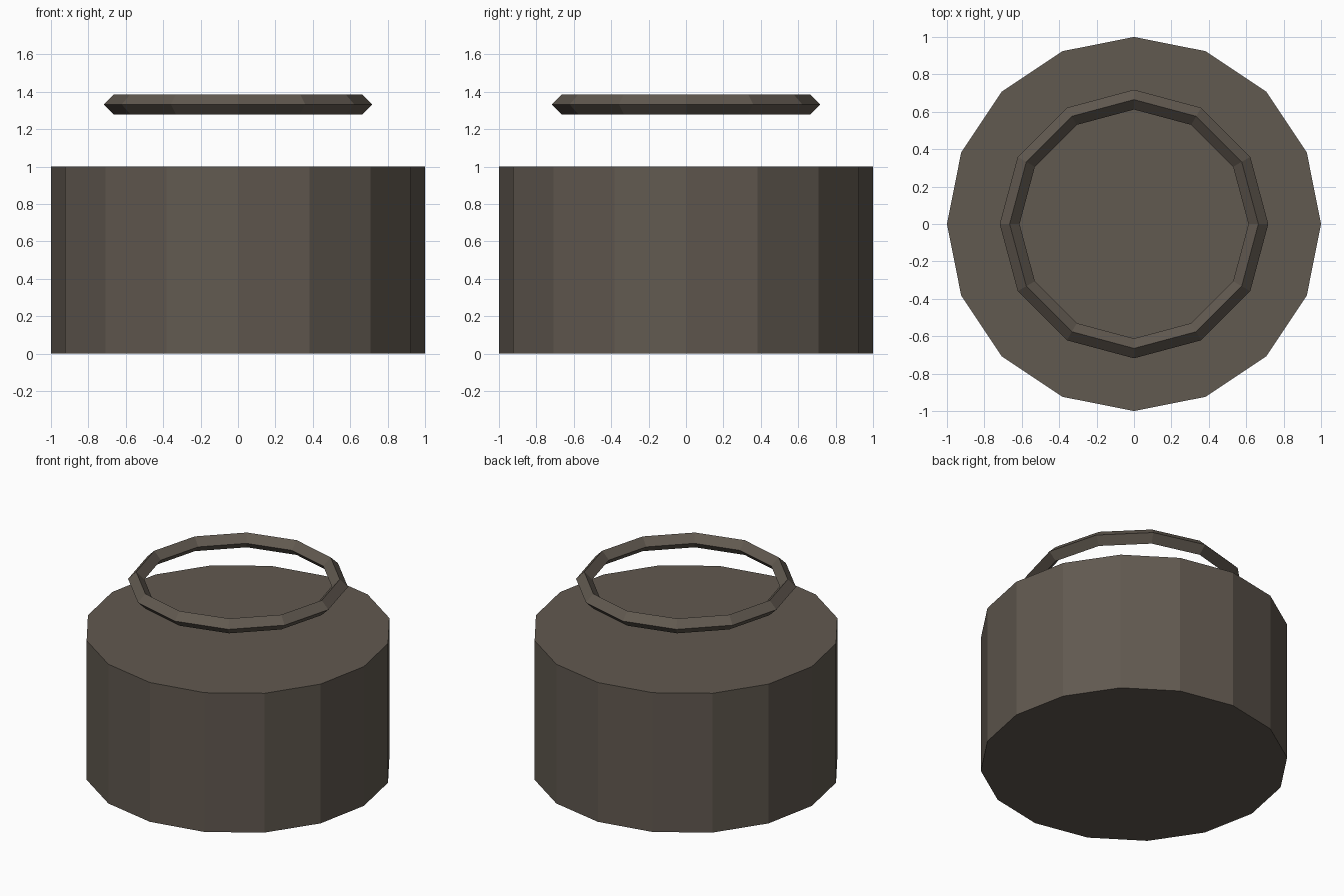
import bpy

# Remove the default cube
cube = bpy.data.objects.get("Cube")
if cube:
    bpy.data.objects.remove(cube, do_unlink=True)

# Single dull brown-grey colour
COLOUR = (0.12, 0.10, 0.08, 1.0)
stone = bpy.data.materials.new("brown_grey")
stone.use_nodes = True
stone.diffuse_color = COLOUR
for node in stone.node_tree.nodes:
    if node.type == "BSDF_PRINCIPLED":
        node.inputs["Base Color"].default_value = COLOUR


def finish(name):
    """Name the active object and give it the flat-shaded material."""
    obj = bpy.context.object
    obj.name = obj.data.name = name
    obj.data.materials.clear()
    obj.data.materials.append(stone)
    bpy.ops.object.shade_flat()
    return obj


# Solid sixteen-sided drum
bpy.ops.mesh.primitive_cylinder_add(vertices=16, radius=1, depth=1,
                                    location=(0, 0, 0.5))
finish("drum_base")

# Twelve-sided ring with a diamond section, floating above the drum
bpy.ops.mesh.primitive_torus_add(major_segments=12, minor_segments=4,
                                 major_radius=0.665, minor_radius=0.053,
                                 location=(0, 0, 1.333))
finish("floating_ring")
